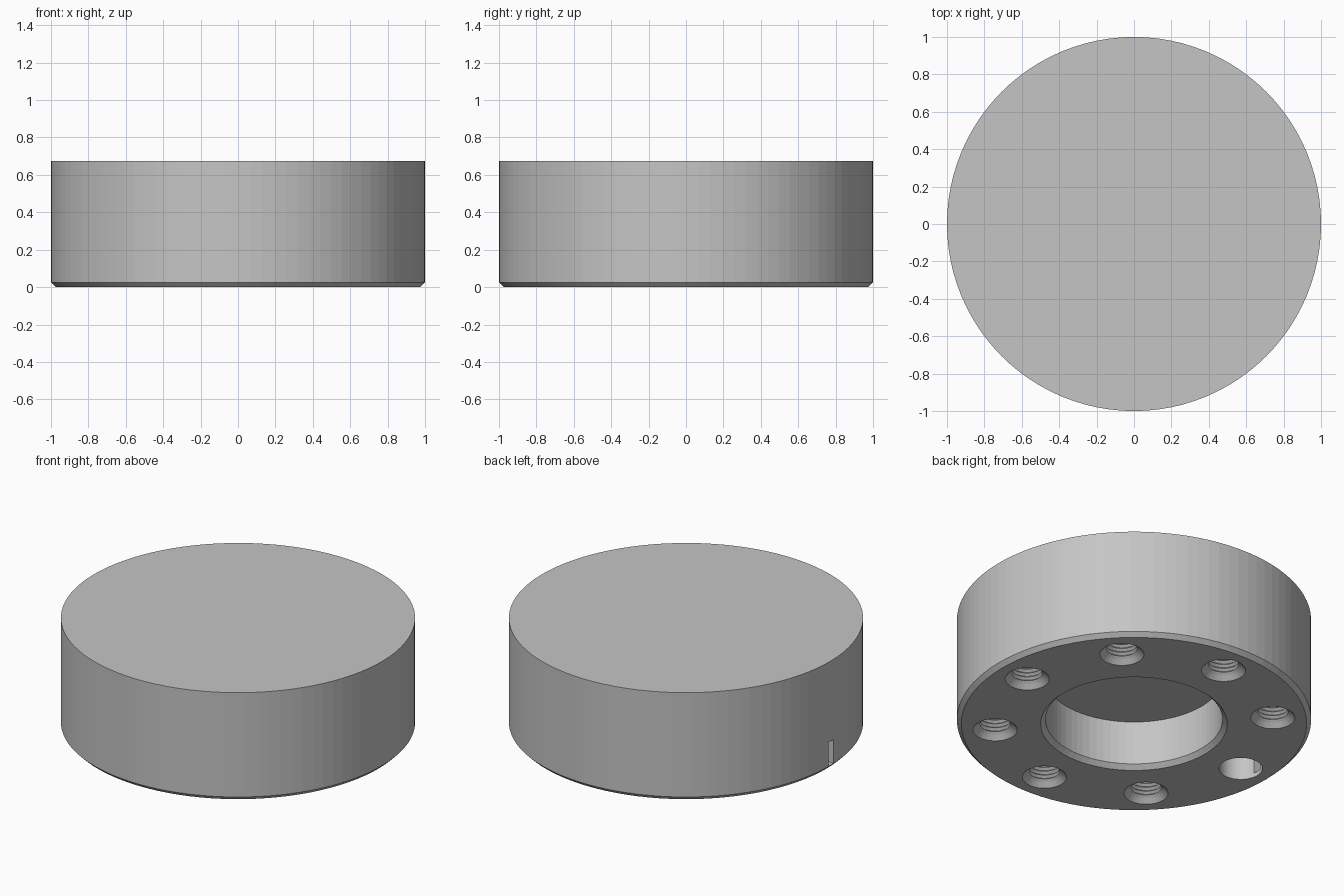
import bpy
import bmesh
from math import cos, sin, pi, radians

if "Cube" in bpy.data.objects:
    bpy.data.objects.remove(bpy.data.objects["Cube"], do_unlink=True)

# Single grey metal
metal = bpy.data.materials.new("grey_metal")
metal.use_nodes = True
grey = (0.56, 0.56, 0.56, 1)
metal.diffuse_color = grey
metal.node_tree.nodes["Principled BSDF"].inputs["Base Color"].default_value = grey


def add_object(name, bm):
    bmesh.ops.recalc_face_normals(bm, faces=bm.faces)
    mesh = bpy.data.meshes.new(name)
    bm.to_mesh(mesh)
    bm.free()
    mesh.materials.append(metal)
    obj = bpy.data.objects.new(name, mesh)
    bpy.context.collection.objects.link(obj)
    return obj


def lathe(name, profile, segments, centre=(0, 0)):
    """Closed solid turned from (radius, height) points, flat at both ends."""
    bm = bmesh.new()
    rings = []
    for r, z in profile:
        rings.append([bm.verts.new((centre[0] + r * cos(2 * pi * i / segments),
                                    centre[1] + r * sin(2 * pi * i / segments), z))
                      for i in range(segments)])
    for low, high in zip(rings, rings[1:]):
        for i in range(segments):
            j = (i + 1) % segments
            bm.faces.new((low[i], low[j], high[j], high[i]))
    bm.faces.new(rings[0])
    bm.faces.new(rings[-1])
    return add_object(name, bm)


def cut(body, cutter):
    cutter.hide_render = True
    mod = body.modifiers.new("cut", "BOOLEAN")
    mod.operation = "DIFFERENCE"
    mod.solver = "EXACT"
    mod.object = cutter
    bpy.context.view_layer.objects.active = body
    bpy.ops.object.modifier_apply(modifier=mod.name)
    bpy.data.objects.remove(cutter, do_unlink=True)


# Disc body with a chamfered lower rim
body = lathe("disc_body", [(0.975, 0), (1, 0.025), (1, 0.675)], 96)

# Central recess with a chamfered mouth
cut(body, lathe("recess_cutter",
                [(0.552, -0.025), (0.527, 0), (0.5, 0.027), (0.5, 0.3)], 72))

# Threaded hole profile: countersink, then repeating ridges
thread = [(0.145, -0.02), (0.125, 0), (0.1, 0.025)]
pitch = 0.025
for k in range(9):
    z = 0.025 + pitch * k
    thread += [(0.085, z + pitch * 0.5), (0.1, z + pitch)]

# Bolt circle: seven threaded holes and one plain hole on the -x side
ring_radius = 0.787
for k in range(8):
    angle = radians(45 * k)
    centre = (ring_radius * cos(angle), ring_radius * sin(angle))
    if k == 4:
        cut(body, lathe("plain_hole_cutter", [(0.122, -0.02), (0.122, 0.18)], 40, centre))
    else:
        cut(body, lathe("threaded_hole_cutter", thread, 32, centre))

# Narrow side slot from the rim into the plain hole
bm = bmesh.new()
bmesh.ops.create_cube(bm, size=1)
bmesh.ops.scale(bm, vec=(0.25, 0.05, 0.149), verts=bm.verts)
bmesh.ops.translate(bm, vec=(-0.95, 0, 0.1015), verts=bm.verts)
cut(body, add_object("slot_cutter", bm))
